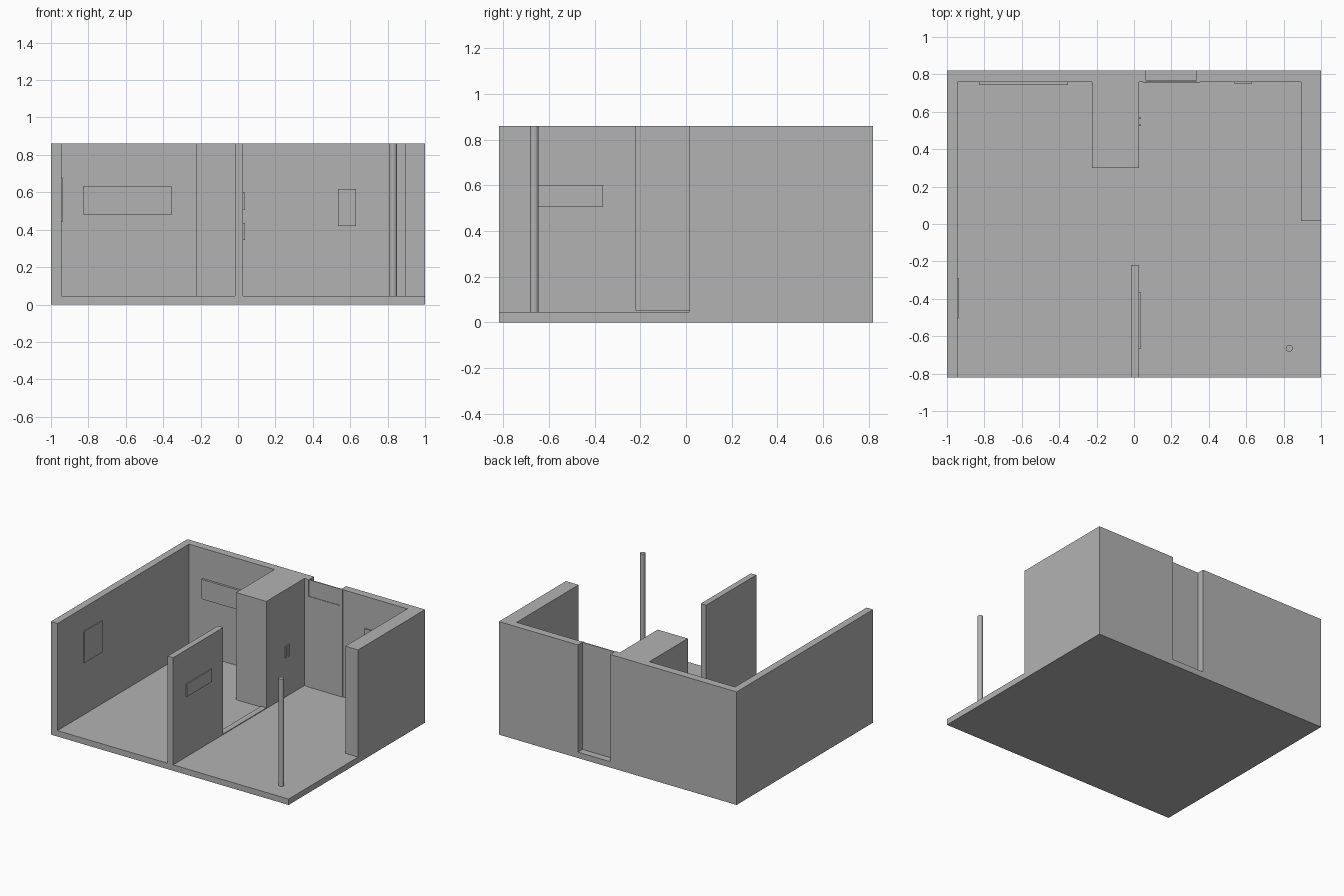
import bpy, bmesh, math

if "Cube" in bpy.data.objects:
    bpy.data.objects.remove(bpy.data.objects["Cube"])

FLOOR, TOP = 0.045, 0.86

grey = bpy.data.materials.new("plain_grey")
grey.diffuse_color = (0.45, 0.45, 0.45, 1)
grey.use_nodes = True
grey.node_tree.nodes["Principled BSDF"].inputs["Base Color"].default_value = grey.diffuse_color


def prism(name, outline, z0, z1):
    """Extrude a counter-clockwise plan outline between two heights."""
    bm = bmesh.new()
    face = bm.faces.new([bm.verts.new((x, y, z0)) for x, y in outline])
    ext = bmesh.ops.extrude_face_region(bm, geom=[face])
    for v in ext["geom"]:
        if isinstance(v, bmesh.types.BMVert):
            v.co.z = z1
    bmesh.ops.recalc_face_normals(bm, faces=bm.faces)
    mesh = bpy.data.meshes.new(name)
    bm.to_mesh(mesh)
    bm.free()
    mesh.materials.append(grey)
    ob = bpy.data.objects.new(name, mesh)
    bpy.context.collection.objects.link(ob)
    return ob


def box(name, x0, x1, y0, y1, z0, z1):
    return prism(name, [(x0, y0), (x1, y0), (x1, y1), (x0, y1)], z0, z1)


# Floor slab
box("floor", -1, 1, -0.82, 0.82, 0, FLOOR)

# Left and back wall with the solid closet block, up to the doorway
prism("left_walls", [(-1, -0.82), (-0.945, -0.82), (-0.945, 0.76), (-0.225, 0.76),
                     (-0.225, 0.30), (0.028, 0.30), (0.028, 0.76), (0.065, 0.76),
                     (0.065, 0.82), (-1, 0.82)], FLOOR, TOP)

# Back and right wall beyond the doorway
prism("right_walls", [(0.335, 0.76), (0.893, 0.76), (0.893, 0.015), (1, 0.015),
                      (1, 0.82), (0.335, 0.82)], FLOOR, TOP)

# Partition and the raised threshold beside it
box("partition", -0.017, 0.028, -0.82, -0.218, FLOOR, TOP)
box("threshold", -0.017, 0.028, -0.218, 0.30, FLOOR, 0.051)

# Door set on the inner side of the doorway, panel above, thin side trims
box("door", 0.065, 0.335, 0.755, 0.766, FLOOR, 0.735)
box("transom", 0.065, 0.335, 0.759, 0.766, 0.735, TOP)
for side, x in (("left", 0.05), ("right", 0.335)):
    box(side + "_door_trim", x, x + 0.015, 0.754, 0.76, FLOOR, TOP)

# Wall panels
box("wide_back_panel", -0.83, -0.353, 0.744, 0.76, 0.48, 0.63)
box("small_back_panel", 0.535, 0.632, 0.75, 0.76, 0.42, 0.617)
box("left_wall_panel", -0.945, -0.939, -0.505, -0.29, 0.44, 0.68)
box("partition_panel", 0.028, 0.036, -0.667, -0.363, 0.505, 0.602)

# Closet handles
for i, y in enumerate((0.527, 0.565)):
    box(f"closet_handle_{i + 1}", 0.028, 0.037, y - 0.004, y + 0.004, 0.345, 0.435)

# Free-standing post
post = [(0.83 + 0.019 * math.cos(a * math.tau / 16),
         -0.665 + 0.019 * math.sin(a * math.tau / 16)) for a in range(16)]
prism("post", post, FLOOR, TOP)
